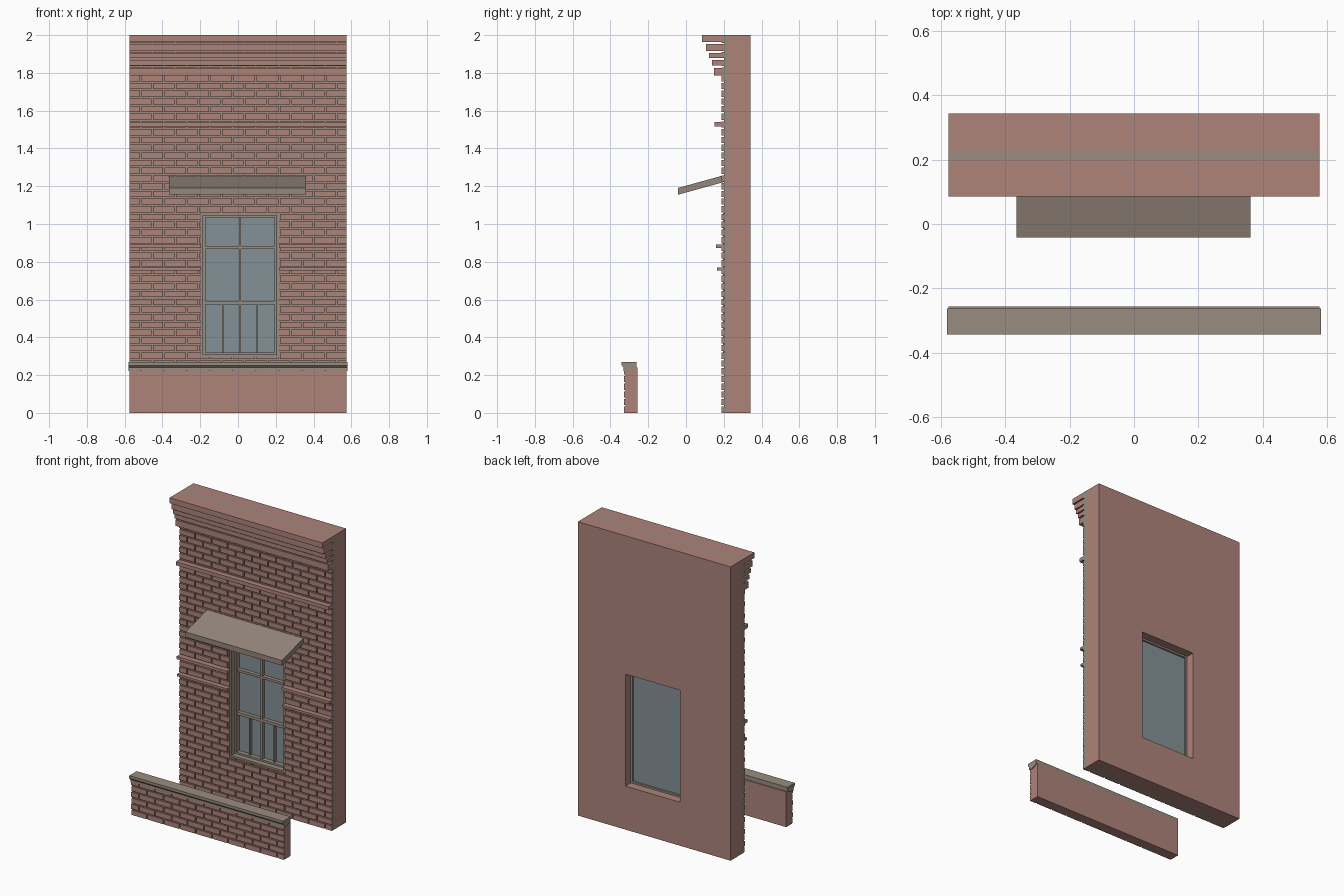
import bpy, bmesh

cube = bpy.data.objects.get("Cube")
if cube:
    bpy.data.objects.remove(cube, do_unlink=True)


def material(name, rgb):
    m = bpy.data.materials.new(name)
    m.use_nodes = True
    color = (*rgb, 1)
    m.diffuse_color = color
    m.node_tree.nodes["Principled BSDF"].inputs["Base Color"].default_value = color
    return m


BRICK = material("brick red", (0.42, 0.23, 0.195))
STONE = material("grey stone", (0.32, 0.265, 0.215))
AWNING = material("awning taupe", (0.30, 0.24, 0.20))
GLASS = material("blue grey glass", (0.23, 0.285, 0.305))

W = 0.575                                # half width of the facade
HOLE = (-0.196, 0.217, 0.296, 1.058)     # window opening: x0, x1, z0, z1
PITCH_X, PITCH_Z, GAP = 0.1222, 2 / 49, 0.008


def finish(name, bm, mat):
    bmesh.ops.recalc_face_normals(bm, faces=bm.faces)
    mesh = bpy.data.meshes.new(name)
    bm.to_mesh(mesh)
    bm.free()
    mesh.materials.append(mat)
    ob = bpy.data.objects.new(name, mesh)
    bpy.context.collection.objects.link(ob)
    return ob


def boxes(name, items, mat):
    """One object made of boxes given as x0, x1, y0, y1, z0, z1."""
    bm = bmesh.new()
    for x0, x1, y0, y1, z0, z1 in items:
        for v in bmesh.ops.create_cube(bm, size=1)["verts"]:
            v.co.x = x1 if v.co.x > 0 else x0
            v.co.y = y1 if v.co.y > 0 else y0
            v.co.z = z1 if v.co.z > 0 else z0
    return finish(name, bm, mat)


def extrude(bm, faces, vec):
    new = bmesh.ops.extrude_face_region(bm, geom=faces)["geom"]
    bmesh.ops.translate(bm, vec=vec, verts=[g for g in new if isinstance(g, bmesh.types.BMVert)])


def prism(name, profile, x0, x1, mat):
    """Extrude a y-z profile along x."""
    bm = bmesh.new()
    face = bm.faces.new([bm.verts.new((x0, y, z)) for y, z in profile])
    extrude(bm, [face], (x1 - x0, 0, 0))
    return finish(name, bm, mat)


def holed_slab(name, outer, hole, y0, y1, mat):
    """Upright slab with a rectangular hole through it."""
    xs = (outer[0], hole[0], hole[1], outer[1])
    zs = (outer[2], hole[2], hole[3], outer[3])
    bm = bmesh.new()
    grid = [[bm.verts.new((x, y0, z)) for z in zs] for x in xs]
    faces = [bm.faces.new((grid[i][j], grid[i + 1][j], grid[i + 1][j + 1], grid[i][j + 1]))
             for i in range(3) for j in range(3) if (i, j) != (1, 1)]
    extrude(bm, faces, (0, y1 - y0, 0))
    return finish(name, bm, mat)


def cut_around(x0, x1, z0, z1, hole):
    """Split a rectangle into the pieces lying outside the hole."""
    a, b, c, d = hole
    if x1 <= a or x0 >= b or z1 <= c or z0 >= d:
        return [(x0, x1, z0, z1)]
    parts = [(x0, a, z0, z1), (b, x1, z0, z1),
             (max(x0, a), min(x1, b), z0, c), (max(x0, a), min(x1, b), d, z1)]
    return [p for p in parts if p[1] - p[0] > 0.002 and p[3] - p[2] > 0.002]


def brickwork(name, y0, y1, top, hole):
    """Running bond of separate raised bricks."""
    items = []
    for row in range(round(top / PITCH_Z)):
        z0 = row * PITCH_Z
        start = -0.455 - 2 * PITCH_X + (row % 2) * PITCH_X / 2
        for k in range(13):
            x0 = max(-W, start + k * PITCH_X + GAP / 2)
            x1 = min(W, start + (k + 1) * PITCH_X - GAP / 2)
            if x1 - x0 > 0.003:
                for a, b, c, d in cut_around(x0, x1, z0, z0 + PITCH_Z - GAP, hole):
                    items.append((a, b, y0, y1, c, d))
    return boxes(name, items, BRICK)


# Main wall: solid backing, mortar sheet and raised bricks
WALL = (-W, W, 0, 2)
holed_slab("wall_backing", WALL, HOLE, 0.225, 0.342, BRICK)
holed_slab("mortar_sheet", WALL, HOLE, 0.2, 0.225, STONE)
brickwork("wall_bricks", 0.188, 0.2, 2, HOLE)

# Stepped cornice
steps = [(0.085, 1.963, 2.0), (0.105, 1.915, 1.953), (0.121, 1.878, 1.905),
         (0.137, 1.84, 1.868), (0.148, 1.785, 1.827)]
boxes("cornice", [(-W, W, y, 0.2, a, b) for y, a, b in steps], BRICK)

# Projecting string courses, the lower two broken by the window
boxes("upper_string_course", [(-W, W, 0.152, 0.2, 1.515, 1.54)], BRICK)
for name, y, a, b in (("middle_string_course", 0.16, 0.873, 0.892),
                      ("lower_string_course", 0.164, 0.755, 0.77)):
    boxes(name, [(-W, HOLE[0], y, 0.2, a, b), (HOLE[1], W, y, 0.2, a, b)], BRICK)

# Window: outer casing, inner sash, glazing bars and glass
x0, x1, z0, z1 = HOLE
inset = lambda d: (x0 + d, x1 - d, z0 + d, z1 - d)
holed_slab("window_casing", HOLE, inset(0.012), 0.195, 0.285, STONE)
holed_slab("window_sash", inset(0.012), inset(0.024), 0.23, 0.27, STONE)
mid = (x0 + x1) / 2
gx0, gx1, gz0, gz1 = inset(0.024)
bars = [(mid - 0.006, mid + 0.006, 0.238, 0.262, gz0, gz1)]
bars += [(gx0, gx1, 0.235, 0.262, a, b) for a, b in ((0.868, 0.884), (0.573, 0.593))]
bars += [(x - 0.004, x + 0.004, 0.242, 0.262, gz0, 0.573) for x in (mid - 0.092, mid + 0.092)]
boxes("glazing_bars", bars, STONE)
gx0, gx1, gz0, gz1 = inset(0.012)
boxes("window_glass", [(gx0, gx1, 0.26, 0.272, gz0, gz1)], GLASS)

# Sloping awning above the window
prism("awning", [(-0.042, 1.155), (0.2, 1.222), (0.2, 1.258), (-0.042, 1.191)],
      -0.365, 0.361, AWNING)

# Low front wall with a chamfered coping
boxes("low_wall", [(-W, W, -0.321, -0.256, 0, 0.24)], BRICK)
brickwork("low_wall_bricks", -0.328, -0.321, 0.23, (9, 9, 9, 9))
prism("coping", [(-0.33, 0.222), (-0.33, 0.24), (-0.342, 0.252), (-0.342, 0.27),
                 (-0.262, 0.27), (-0.262, 0.238), (-0.3, 0.222)], -0.58, 0.58, STONE)
